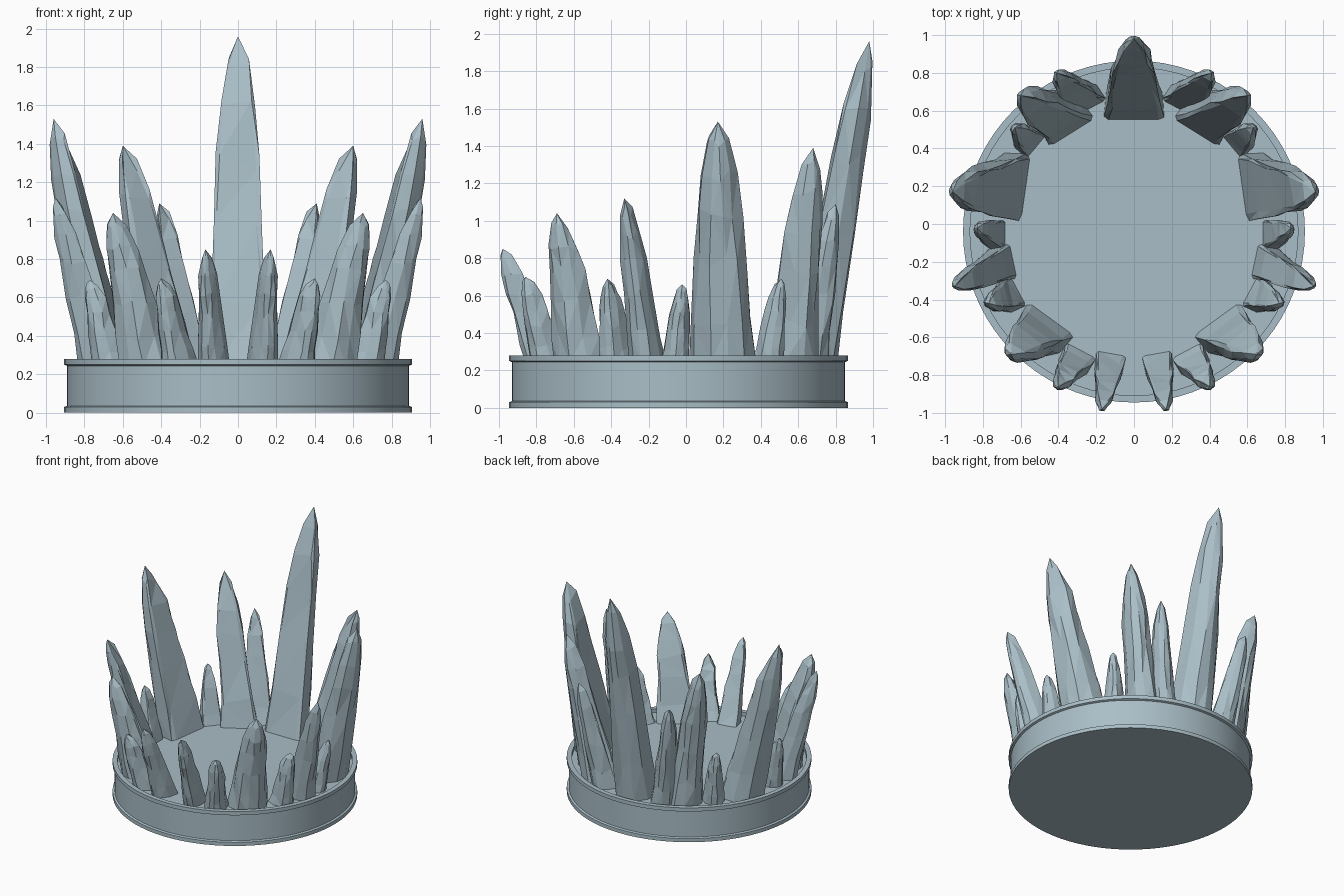
import bpy, bmesh, math, random
from mathutils import Vector

if "Cube" in bpy.data.objects:
    bpy.data.objects.remove(bpy.data.objects["Cube"])

ICE = bpy.data.materials.new("pale_blue_grey")
ICE.diffuse_color = (0.40, 0.515, 0.57, 1)
ICE.use_nodes = True
ICE.node_tree.nodes["Principled BSDF"].inputs["Base Color"].default_value = ICE.diffuse_color
CENTRE_Y = -0.04
FLOOR = 0.25


def finish(bm, name):
    bmesh.ops.recalc_face_normals(bm, faces=bm.faces)
    mesh = bpy.data.meshes.new(name)
    bm.to_mesh(mesh)
    bm.free()
    mesh.materials.append(ICE)
    obj = bpy.data.objects.new(name, mesh)
    bpy.context.collection.objects.link(obj)
    return obj


# Circular band with a lip at the top and bottom and a sunken floor
def band():
    profile = [(0, 0), (0.905, 0), (0.905, 0.03), (0.89, 0.036), (0.89, 0.244),
               (0.905, 0.25), (0.905, 0.28), (0.868, 0.28), (0.868, FLOOR), (0, FLOOR)]
    bm = bmesh.new()
    verts = [bm.verts.new((r, 0, z)) for r, z in profile]
    edges = [bm.edges.new(p) for p in zip(verts, verts[1:])]
    bmesh.ops.spin(bm, geom=verts + edges, cent=(0, 0, 0), axis=(0, 0, 1),
                   angle=2 * math.pi, steps=72, use_duplicate=False)
    bmesh.ops.remove_doubles(bm, verts=bm.verts, dist=0.0005)
    bmesh.ops.translate(bm, verts=bm.verts, vec=(0, CENTRE_Y, 0))
    obj = finish(bm, "crown_band")
    bpy.context.view_layer.objects.active = obj
    obj.select_set(True)
    bpy.ops.object.shade_smooth_by_angle(angle=math.radians(30))


# Cross-section: flat wide inner side, narrower rounded outer side
SECTION = [(-1, -0.9), (-0.8, -1), (0.85, -1), (1, -0.85), (0.92, 0.15),
           (0.5, 0.85), (0, 1), (-0.5, 0.8), (-0.95, 0.1)]
# Height fraction and width fraction of each ring
RINGS = [(0, 1), (0.18, 0.88), (0.42, 0.76), (0.62, 0.67), (0.78, 0.56), (0.92, 0.33)]


# Faceted shard lofted from its base to a leaning tip
def spike(name, base, half_w, half_d, angle, tip, seed, side=1):
    rng = random.Random(seed)
    a = math.radians(angle)
    out = Vector((math.cos(a), math.sin(a), 0))
    along = Vector((-math.sin(a), math.cos(a), 0))
    start = Vector((base[0], base[1], FLOOR - 0.01))
    tip = Vector(tip)
    bm = bmesh.new()
    rings = []
    for t, s in RINGS:
        wobble = 0 if t == 0 else 0.09
        mid = start.lerp(tip, t)
        ring = []
        for u, v in SECTION:
            u += rng.uniform(-wobble, wobble)
            v += rng.uniform(-wobble, wobble)
            p = mid + along * (u * half_w * s) + out * (v * half_d * s)
            if t > 0:
                p.z += rng.uniform(-0.03, 0.03) * (tip.z - FLOOR)
            ring.append(bm.verts.new((p.x * side, p.y, p.z)))
        rings.append(ring)
    n = len(SECTION)
    for low, high in zip(rings, rings[1:]):
        for i in range(n):
            j = (i + 1) % n
            bm.faces.new((low[i], low[j], high[j], high[i]))
    top = bm.verts.new((tip.x * side, tip.y, tip.z))
    for i in range(n):
        bm.faces.new((rings[-1][i], rings[-1][(i + 1) % n], top))
    bm.faces.new(rings[0])
    bmesh.ops.triangulate(bm, faces=[f for f in bm.faces if len(f.verts) == 4])
    finish(bm, name)


band()

# Tall shard at the back
spike("back_spike", (0, 0.68), 0.16, 0.13, 90, (0, 0.98, 1.96), 3)

# Mirrored shards from back to front: base, half width, half depth, facing, tip
PAIRS = [
    ("back_inner_spike", (0.27, 0.68), 0.10, 0.08, 62, (0.41, 0.80, 1.09)),
    ("back_large_spike", (0.39, 0.585), 0.14, 0.12, 58, (0.60, 0.68, 1.39)),
    ("back_small_spike", (0.57, 0.45), 0.08, 0.07, 40, (0.63, 0.51, 0.69)),
    ("side_large_spike", (0.69, 0.21), 0.18, 0.12, 8, (0.96, 0.17, 1.53)),
    ("side_small_spike", (0.75, -0.06), 0.08, 0.07, 0, (0.83, -0.02, 0.66)),
    ("side_thin_spike", (0.735, -0.215), 0.095, 0.10, -12, (0.95, -0.33, 1.12)),
    ("front_outer_small_spike", (0.68, -0.39), 0.09, 0.08, -28, (0.77, -0.42, 0.69)),
    ("front_large_spike", (0.50, -0.59), 0.15, 0.11, -54, (0.65, -0.69, 1.04)),
    ("front_small_spike", (0.32, -0.745), 0.09, 0.09, -62, (0.40, -0.86, 0.70)),
    ("front_inner_spike", (0.135, -0.77), 0.08, 0.09, -80, (0.17, -0.98, 0.85)),
]
for k, (name, base, w, d, ang, tip) in enumerate(PAIRS):
    for side, label in ((1, "right"), (-1, "left")):
        spike(f"{name}_{label}", base, w, d, ang, tip, 20 + k, side)
